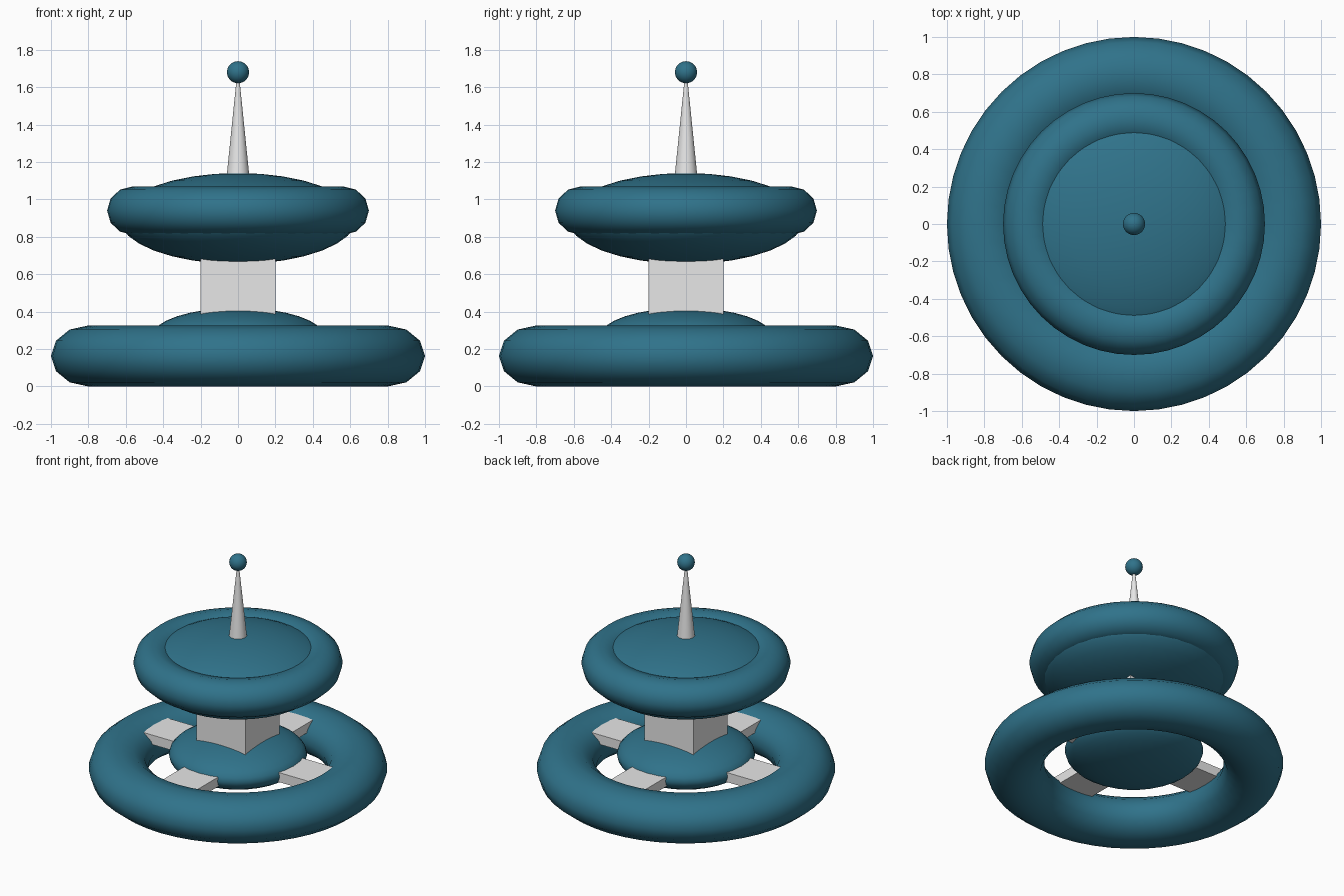
import bpy, bmesh, math
from mathutils import Matrix

if "Cube" in bpy.data.objects:
    bpy.data.objects.remove(bpy.data.objects["Cube"])


def material(name, rgb):
    m = bpy.data.materials.new(name)
    m.diffuse_color = (*rgb, 1)
    m.use_nodes = True
    m.node_tree.nodes["Principled BSDF"].inputs["Base Color"].default_value = m.diffuse_color
    return m


TEAL = material("deep_teal", (0.029, 0.17, 0.255))
GREY = material("light_grey", (0.8, 0.8, 0.8))


def finish(obj, name, mat, smooth=True):
    obj.name = name
    obj.data.materials.clear()
    obj.data.materials.append(mat)
    if smooth:
        for p in obj.data.polygons:
            p.use_smooth = True
    return obj


def ring(name, major, minor, height, z):
    """Torus squashed vertically to half-height `height`."""
    bpy.ops.mesh.primitive_torus_add(major_radius=major, minor_radius=minor,
                                     major_segments=48, minor_segments=12)
    obj = bpy.context.object
    obj.data.transform(Matrix.Translation((0, 0, z)) @ Matrix.Diagonal((1, 1, height / minor, 1)))
    return finish(obj, name, TEAL)


def ellipsoid(name, radius, height, z):
    bpy.ops.mesh.primitive_uv_sphere_add(segments=32, ring_count=16, radius=1)
    obj = bpy.context.object
    obj.data.transform(Matrix.Translation((0, 0, z)) @ Matrix.Diagonal((radius, radius, height, 1)))
    return finish(obj, name, TEAL)


def box(name, size, z0, z1):
    bpy.ops.mesh.primitive_cube_add(size=1)
    obj = bpy.context.object
    obj.data.transform(Matrix.Translation((0, 0, (z0 + z1) / 2)) @ Matrix.Diagonal((*size, z1 - z0, 1)))
    return finish(obj, name, GREY, smooth=False)


# Lower level: wide ring, hub and crossed struts
ring("lower_ring", 0.8, 0.2, 0.163, 0.163)
ellipsoid("lower_hub", 0.463, 0.155, 0.265)
box("strut_left_right", (1.5, 0.28), 0.225, 0.295)
box("strut_front_back", (0.28, 1.5), 0.225, 0.295)

# Square column joining the levels
box("column", (0.4, 0.4), 0.36, 0.72)

# Upper level: smaller ring around a saucer body
ring("upper_ring", 0.56, 0.14, 0.13, 0.94)
ellipsoid("upper_body", 0.635, 0.243, 0.898)

# Spire and ball
bpy.ops.mesh.primitive_cone_add(vertices=32, radius1=0.06, radius2=0.004, depth=0.55,
                                location=(0, 0, 1.405))
finish(bpy.context.object, "spire", GREY, smooth=False)
bpy.ops.object.shade_smooth_by_angle(angle=math.radians(30))
ellipsoid("spire_ball", 0.059, 0.059, 1.68)
